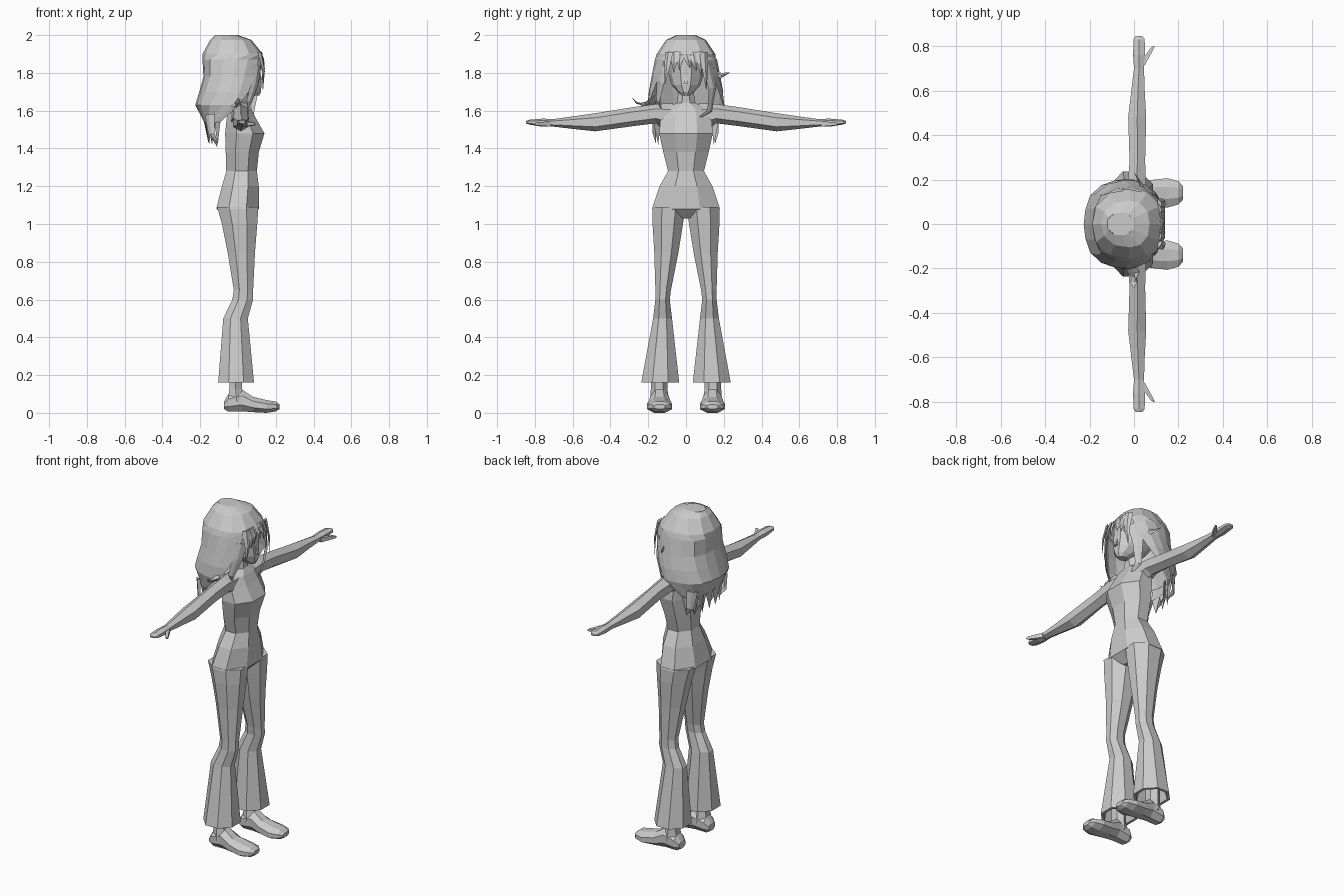
import bpy, bmesh, math
from mathutils import Vector


def loft(name, rings, closed=True, caps=True, mirror=False):
    """Skin a list of equal-length point rings with flat quads."""
    bm = bmesh.new()
    rows = [[bm.verts.new(p) for p in r] for r in rings]
    n = len(rows[0])
    for a, b in zip(rows, rows[1:]):
        for i in range(n if closed else n - 1):
            j = (i + 1) % n
            bm.faces.new((a[i], a[j], b[j], b[i]))
    if caps:
        bm.faces.new(rows[0])
        bm.faces.new(rows[-1])
    bmesh.ops.remove_doubles(bm, verts=bm.verts, dist=0.0005)
    bmesh.ops.recalc_face_normals(bm, faces=bm.faces)
    me = bpy.data.meshes.new(name)
    bm.to_mesh(me)
    bm.free()
    ob = bpy.data.objects.new(name, me)
    bpy.context.collection.objects.link(ob)
    if mirror:
        m = ob.modifiers.new("mirror", 'MIRROR')
        m.use_axis = (False, True, False)
        m.use_clip = False
    return ob


def ring(u0, u1, v0, v1, n, place):
    """Polygon filling the box u0..u1, v0..v1, mapped into space by place(u, v)."""
    k = 1 / math.cos(math.pi / n)
    pts = []
    for i in range(n):
        a = 2 * math.pi * (i + 0.5) / n
        pts.append(place((u0 + u1) / 2 + (u1 - u0) / 2 * k * math.cos(a),
                         (v0 + v1) / 2 + (v1 - v0) / 2 * k * math.sin(a)))
    return pts


def level(z, x0, x1, y0, y1, n=8):
    return ring(x0, x1, y0, y1, n, lambda u, v: (u, v, z))


# torso: hips, waist, bust, shoulders and neck
torso = [(1.03, -.04, .06, .03), (1.08, -.115, .11, .18), (1.2, -.085, .11, .14),
         (1.28, -.062, .10, .095), (1.38, -.065, .11, .12), (1.48, -.068, .14, .142),
         (1.56, -.06, .095, .135), (1.61, -.05, .07, .12), (1.64, -.035, .05, .05),
         (1.72, -.03, .05, .037)]
loft("torso", [level(z, a, b, -w, w) for z, a, b, w in torso])

# flared trouser legs with a turned-in hem
legs = [(1.09, -.11, .108, .004, .178), (1.0, -.085, .102, .016, .177),
        (.85, -.055, .09, .04, .168), (.65, -.022, .08, .08, .162),
        (.6, -.03, .08, .086, .162), (.5, -.078, .052, .074, .174),
        (.16, -.105, .085, .036, .237), (.16, -.09, .07, .05, .222),
        (.3, -.06, .04, .08, .19)]
loft("trouser_leg", [level(*r) for r in legs], mirror=True)

# ankles and feet
loft("ankle", [level(.06, -.055, .04, .095, .185, 6), level(.13, -.045, .02, .105, .18, 6),
               level(.35, -.045, .02, .105, .18, 6)], mirror=True)
foot = [(-.074, .02, .06, .03), (-.05, .006, .1, .045), (.02, .008, .125, .048),
        (.08, .004, .085, .058), (.15, 0, .068, .066), (.2, .008, .06, .052),
        (.22, .02, .045, .03)]
loft("foot", [ring(.14 - w, .14 + w, a, b, 8, lambda u, v, x=x: (x, u, v))
              for x, a, b, w in foot], mirror=True)

# outstretched arms with hands
arm = [(.07, -.04, .06, 1.51, 1.63), (.16, -.03, .055, 1.54, 1.628),
       (.28, -.02, .05, 1.525, 1.612), (.48, -.026, .055, 1.497, 1.58),
       (.6, -.012, .048, 1.508, 1.565), (.7, 0, .045, 1.518, 1.553),
       (.76, -.004, .05, 1.518, 1.555), (.83, -.002, .048, 1.528, 1.55),
       (.846, .008, .038, 1.533, 1.545)]
loft("arm", [ring(a, b, c, d, 6, lambda u, v, y=y: (u, y, v))
             for y, a, b, c, d in arm], mirror=True)
thumb = [(.035, .715, .014), (.06, .755, .011), (.082, .79, .008), (.09, .8, .003)]
loft("thumb", [ring(x - r, x + r, 1.53 - r, 1.53 + r, 4, lambda u, v, y=y: (u, y, v))
               for x, y, r in thumb], mirror=True)

# head and nose
head = [(1.68, .05, .112, .02), (1.70, .0, .122, .042), (1.735, -.06, .124, .072),
        (1.79, -.10, .12, .088), (1.87, -.11, .118, .09), (1.94, -.08, .08, .07)]
loft("head", [level(z, a, b, -w, w, 10) for z, a, b, w in head])
loft("nose", [level(1.745, .1, .135, -.012, .012, 4), level(1.785, .1, .122, -.004, .004, 4)])

# hair shell, open at the face, with ragged ends at the back
hair = [(2.0, -.12, .0, .05, 0), (1.975, -.147, .07, .105, 0), (1.9, -.188, .132, .155, 0),
        (1.87, -.188, .136, .165, 40), (1.78, -.183, .13, .182, 48),
        (1.7, -.205, .11, .198, 56), (1.63, -.226, .07, .203, 72),
        (1.54, -.18, .03, .175, 100), (1.47, -.155, .0, .155, 112)]
N = 12
shell = []
for k, (z, xb, xf, w, gap) in enumerate(hair):
    row = []
    for i in range(N + 1):
        a = math.radians(gap + (360 - 2 * gap) * i / N)
        drop = (.045 if i % 2 else -.05) if k == len(hair) - 1 else 0
        c, s = math.cos(a), math.sin(a)
        f = 1 / max(abs(c), abs(s)) ** .3     # slightly boxy outline
        mid = -.02 if xf > .04 else (xb + xf) / 2
        row.append((mid + c * min(f, 1.1) * ((xf - mid) if c > 0 else (mid - xb)),
                    s * min(f, 1.06) * w, z + drop))
    shell.append(row)
loft("hair_shell", shell, closed=False, caps=False)
loft("hair_crown", [level(2.0, -.12, .0, -.05, .05)[:4],
                    level(2.0, -.12, .0, -.05, .05)[4:][::-1]], closed=False, caps=False)


def strand(name, pts, w, t=.008):
    """Flat tapering lock of hair following pts, facing away from the head axis."""
    pts = [Vector(p) for p in pts]
    rings = []
    for i, p in enumerate(pts):
        d = (pts[min(i + 1, len(pts) - 1)] - pts[max(i - 1, 0)]).normalized()
        out = Vector((p.x + .04, p.y, 0)).normalized()
        side = d.cross(out)
        side = side.normalized() if side.length > .1 else Vector((0, 0, 1))
        f = 1 - .93 * (i / (len(pts) - 1)) ** 1.5
        nrm = side.cross(d)
        rings.append([p + side * w * f, p + nrm * t * f, p - side * w * f, p - nrm * t * f])
    loft(name, rings)


# fringe locks over the forehead: root y, tip y, tip z, half width
for y0, y1, z1, w in [(-.09, -.112, 1.74, .024), (-.06, -.065, 1.8, .024),
                      (-.03, -.035, 1.815, .024), (.0, .022, 1.825, .024),
                      (.035, .055, 1.81, .024), (.07, .08, 1.79, .024),
                      (.095, .108, 1.71, .024)]:
    strand("fringe_lock", [(.115, y0, 1.91), (.134, (y0 + y1) / 2, (1.91 + z1) / 2),
                           (.132, y1, z1)], w)

# side locks framing the face
strand("side_lock_left", [(.1, .115, 1.84), (.09, .14, 1.72), (.075, .125, 1.6),
                          (.08, .055, 1.55)], .035)
strand("side_lock_right", [(.1, -.115, 1.84), (.09, -.135, 1.75), (.06, -.15, 1.65),
                           (.05, -.13, 1.61)], .035)
# outward flicks
strand("flick_right", [(-.03, -.16, 1.66), (.0, -.22, 1.632), (.0, -.26, 1.64),
                       (.0, -.285, 1.668)], .035)
strand("flick_left", [(.04, .13, 1.82), (.03, .185, 1.785), (-.0, .232, 1.802)], .022)
# long locks hanging at the back
for y in (-.16, -.06, .08, .155):
    strand("back_lock", [(-.15, y, 1.58), (-.14, y * 1.05, 1.48),
                         (-.11, y * 1.0, 1.41 + .02 * (abs(y) > .1))], .03)
